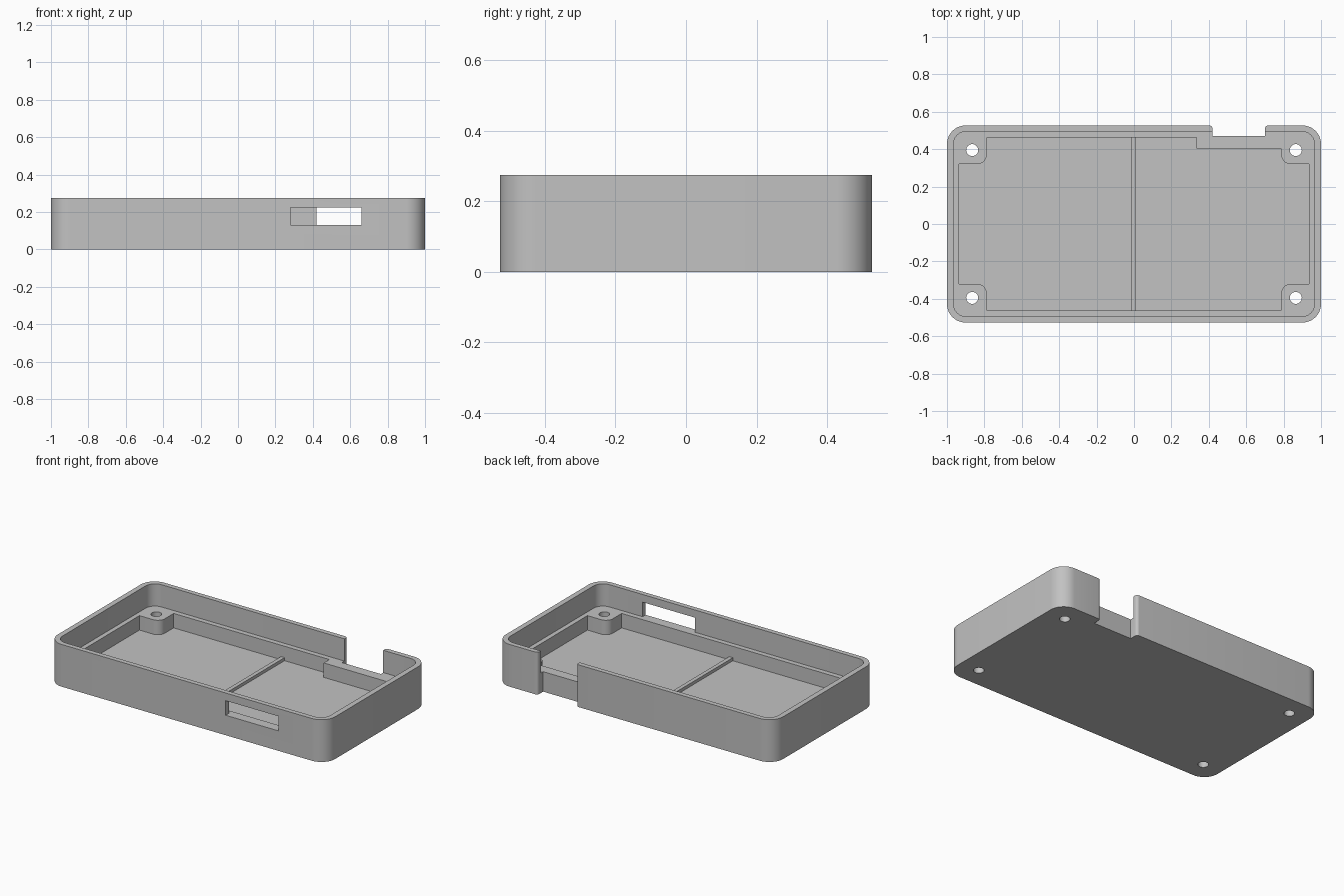
import bpy, bmesh, math
from mathutils import Vector

if "Cube" in bpy.data.objects:
    bpy.data.objects.remove(bpy.data.objects["Cube"])

grey = bpy.data.materials.new("case grey")
grey.diffuse_color = (0.54, 0.54, 0.54, 1)
grey.use_nodes = True
grey.node_tree.nodes["Principled BSDF"].inputs["Base Color"].default_value = grey.diffuse_color

# Main dimensions
HX, HY, H = 1.0, 0.527, 0.275      # outer half sizes and height
FLOOR, LEDGE = 0.036, 0.13         # floor top, inner ledge top


def fillet(corners, steps=12):
    """Outline from (x, y, radius) corners."""
    pts = []
    n = len(corners)
    for i, (x, y, r) in enumerate(corners):
        p = Vector((x, y))
        new = [p]
        if r:
            a = (Vector(corners[i - 1][:2]) - p).normalized()
            b = (Vector(corners[(i + 1) % n][:2]) - p).normalized()
            c = p + r * (a + b)
            angles = [math.pi / 2 * k / steps for k in range(steps + 1)]
            new = [c - r * (b * math.cos(t) + a * math.sin(t)) for t in angles]
        for q in new:
            if not pts or (q - pts[-1]).length > 1e-5:
                pts.append(q)
    return pts


def prism(name, pts, z0, z1):
    bm = bmesh.new()
    face = bm.faces.new([bm.verts.new((p[0], p[1], z0)) for p in pts])
    ext = bmesh.ops.extrude_face_region(bm, geom=[face])
    top = [v for v in ext["geom"] if isinstance(v, bmesh.types.BMVert)]
    bmesh.ops.translate(bm, verts=top, vec=(0, 0, z1 - z0))
    bmesh.ops.recalc_face_normals(bm, faces=bm.faces)
    mesh = bpy.data.meshes.new(name)
    bm.to_mesh(mesh)
    bm.free()
    mesh.materials.append(grey)
    ob = bpy.data.objects.new(name, mesh)
    bpy.context.collection.objects.link(ob)
    return ob


def rect(x0, x1, y0, y1, r=0):
    return fillet([(x0, y0, r), (x1, y0, r), (x1, y1, r), (x0, y1, r)])


def cut(target, cutter):
    cutter.hide_render = True
    mod = target.modifiers.new("cut", 'BOOLEAN')
    mod.operation = 'DIFFERENCE'
    mod.solver = 'EXACT'
    mod.object = cutter
    bpy.context.view_layer.objects.active = target
    bpy.ops.object.modifier_apply(modifier=mod.name)
    bpy.data.objects.remove(cutter)


# Outer shell
case = prism("case_body", rect(-HX, HX, -HY, HY, 0.1), 0, H)

# Upper cavity down to the ledge
cut(case, prism("upper_cavity", rect(-0.965, 0.965, -0.495, 0.495, 0.068), LEDGE, 0.4))

# Lower cavity, leaving corner bosses and the thick wall behind the notch
X, Y, BX, BY, R = 0.935, 0.462, 0.787, 0.321, 0.05
lower = fillet([
    (-BX, -Y, 0), (BX, -Y, 0), (BX, -BY, R), (X, -BY, 0),
    (X, BY, 0), (BX, BY, R), (BX, 0.404, 0), (0.335, 0.404, 0),
    (0.335, Y, 0), (-BX, Y, 0), (-BX, BY, R), (-X, BY, 0),
    (-X, -BY, 0), (-BX, -BY, R)])
cut(case, prism("lower_cavity", lower, FLOOR, 0.2))

# Front slot
cut(case, prism("front_slot", rect(0.28, 0.66, -0.6, -0.45), LEDGE, 0.225))

# Rear notch with rounded outer edges, open through the bottom
E = 0.018
notch = fillet([
    (0.42, 0.47, 0), (0.70, 0.47, 0), (0.70, HY, E), (0.70 + E, HY, 0),
    (0.70 + E, 0.6, 0), (0.42 - E, 0.6, 0), (0.42 - E, HY, 0), (0.42, HY, E)], 6)
cut(case, prism("rear_notch", notch, -0.1, 0.4))

# Screw holes through the bosses
for sx in (-1, 1):
    for sy in (-1, 1):
        ring = [(sx * 0.865 + 0.032 * math.cos(k * math.pi / 16),
                 sy * 0.395 + 0.032 * math.sin(k * math.pi / 16)) for k in range(32)]
        cut(case, prism("screw_hole", ring, -0.1, 0.4))

# Low rib across the floor
rib = prism("floor_rib", rect(-0.014, 0.012, -Y - 0.005, Y + 0.005), FLOOR - 0.005, 0.056)

# Smooth the rounded corners, keep edges crisp
bpy.ops.object.select_all(action='DESELECT')
for ob in (case, rib):
    ob.select_set(True)
bpy.context.view_layer.objects.active = case
bpy.ops.object.shade_smooth_by_angle()
